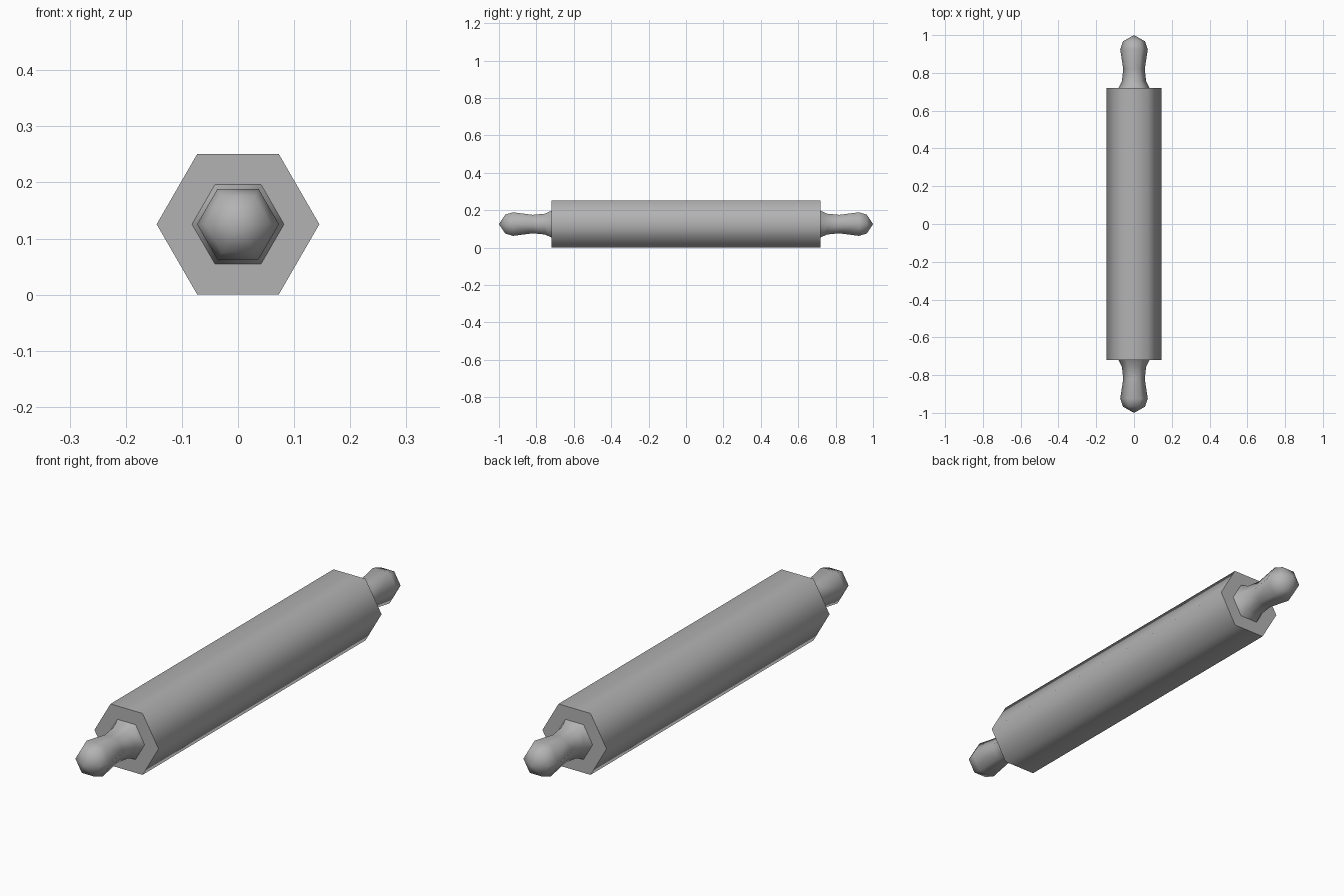
import bpy, bmesh, math

cube = bpy.data.objects.get("Cube")
if cube:
    bpy.data.objects.remove(cube, do_unlink=True)

SIDES = 6
RADIUS = 0.145
AXIS_Z = RADIUS * math.sin(math.pi / 3)

grey = bpy.data.materials.new("plain_grey")
grey.use_nodes = True
colour = (0.45, 0.45, 0.45, 1)
grey.diffuse_color = colour
grey.node_tree.nodes["Principled BSDF"].inputs["Base Color"].default_value = colour


def turned_part(name, profile):
    """Sweep (y, radius) points into a six-sided part along y."""
    bm = bmesh.new()
    rings = []
    for y, r in profile:
        if r == 0:
            rings.append([bm.verts.new((0, y, AXIS_Z))] * SIDES)
        else:
            angles = [math.tau * i / SIDES for i in range(SIDES)]
            rings.append([bm.verts.new((r * math.cos(a), y, AXIS_Z + r * math.sin(a)))
                          for a in angles])
    for a, b in zip(rings, rings[1:]):
        for i in range(SIDES):
            j = (i + 1) % SIDES
            corners = dict.fromkeys((a[i], a[j], b[j], b[i]))
            bm.faces.new(corners)
    for ring in (rings[0], rings[-1]):
        if len(set(ring)) == SIDES:
            bm.faces.new(ring)
    bmesh.ops.recalc_face_normals(bm, faces=bm.faces[:])
    mesh = bpy.data.meshes.new(name)
    bm.to_mesh(mesh)
    bm.free()
    mesh.materials.append(grey)
    obj = bpy.data.objects.new(name, mesh)
    bpy.context.collection.objects.link(obj)
    bpy.ops.object.select_all(action="DESELECT")
    obj.select_set(True)
    bpy.context.view_layer.objects.active = obj
    bpy.ops.object.shade_smooth_by_angle(angle=math.radians(75))
    return obj


# Roller barrel
turned_part("roller", [(-0.72, RADIUS), (0.72, RADIUS)])

# Matching handles: flared base, narrow neck, rounded knob
handle = [(0.72, 0.082), (0.755, 0.064), (0.82, 0.057),
          (0.925, 0.073), (0.967, 0.058), (1.0, 0)]
for name, side in (("front_handle", -1), ("back_handle", 1)):
    turned_part(name, [(side * y, r) for y, r in handle])
